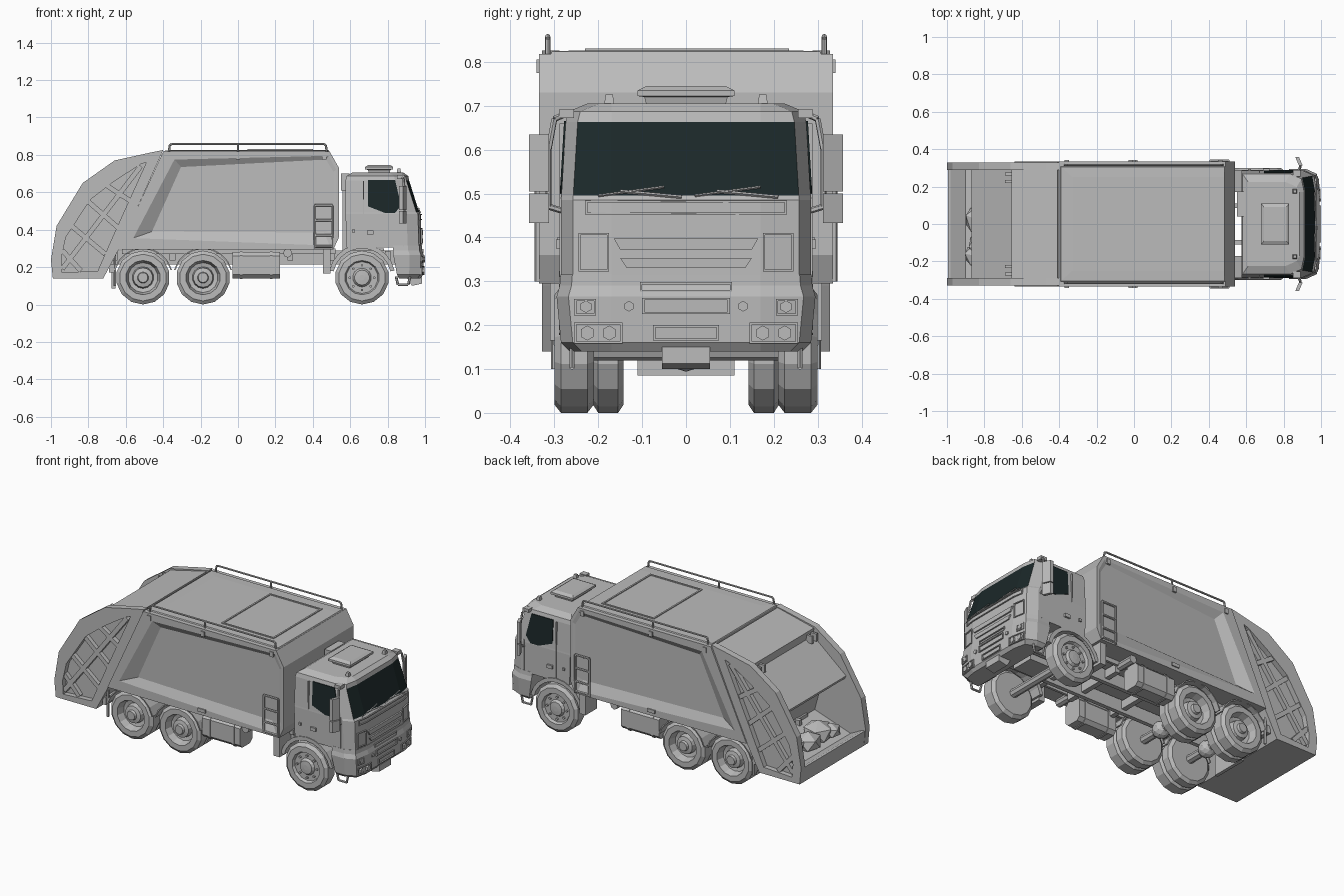
import bpy, bmesh, math, random
from mathutils import Vector, Matrix

if "Cube" in bpy.data.objects:
    bpy.data.objects.remove(bpy.data.objects["Cube"])

random.seed(4)


def material(name, rgb):
    m = bpy.data.materials.new(name)
    m.diffuse_color = (*rgb, 1)
    m.use_nodes = True
    m.node_tree.nodes["Principled BSDF"].inputs["Base Color"].default_value = m.diffuse_color
    return m


GREY = material("light grey", (0.50, 0.50, 0.50))
GLASS = material("dark glass", (0.011, 0.021, 0.022))


def make(name, bm, mat=GREY, mirror=False):
    bmesh.ops.recalc_face_normals(bm, faces=bm.faces)
    me = bpy.data.meshes.new(name)
    bm.to_mesh(me)
    bm.free()
    ob = bpy.data.objects.new(name, me)
    bpy.context.collection.objects.link(ob)
    me.materials.append(mat)
    if mirror:
        mod = ob.modifiers.new("mirror", 'MIRROR')
        mod.use_axis = (False, True, False)


def loft(bm, loops, caps=True):
    """Skin a list of equal-length point loops."""
    vs = [[bm.verts.new(p) for p in l] for l in loops]
    n = len(vs[0])
    for a, b in zip(vs, vs[1:]):
        for i in range(n):
            j = (i + 1) % n
            bm.faces.new((a[i], a[j], b[j], b[i]))
    if caps:
        bm.faces.new(vs[0])
        bm.faces.new(vs[-1])


def box(bm, x0, x1, y0, y1, z0, z1):
    loft(bm, [[(x0, y0, z), (x1, y0, z), (x1, y1, z), (x0, y1, z)] for z in (z0, z1)])


def prism(bm, pts, y0, y1):
    loft(bm, [[(x, y, z) for x, z in pts] for y in (y0, y1)])


def beam(bm, p, q, w, y0, y1):
    """Flat bar in the xz plane."""
    p, q = Vector(p), Vector(q)
    d = (q - p).normalized() * w / 2
    s = Vector((-d.y, d.x))
    prism(bm, [p + s, q + s, q - s, p - s], y0, y1)


def tube(bm, path, r, n=6):
    for a, b in zip(path, path[1:]):
        a, b = Vector(a), Vector(b)
        m = Matrix.Translation((a + b) / 2) @ (b - a).to_track_quat('Z', 'Y').to_matrix().to_4x4()
        bmesh.ops.create_cone(bm, cap_ends=True, segments=n, radius1=r, radius2=r,
                              depth=(b - a).length, matrix=m)


def lathe(bm, cx, cz, prof, n=14):
    """Revolve (radius, y) points about a y-parallel axis."""
    loft(bm, [[(cx + r * math.cos(t), y, cz + r * math.sin(t))
               for t in (2 * math.pi * (i + .5) / n for i in range(n))] for r, y in prof])


def arch(bm, cx, cz, r0, r1, y0, y1, a0, a1, n=8):
    ang = [math.radians(a0 + (a1 - a0) * i / n) for i in range(n + 1)]
    pts = [(cx + r1 * math.cos(t), cz + r1 * math.sin(t)) for t in ang]
    pts += [(cx + r0 * math.cos(t), cz + r0 * math.sin(t)) for t in reversed(ang)]
    prism(bm, pts, y0, y1)


def dish(bm, outer, rim, floor, y0, y1, depth, back):
    """Slab with a recessed panel in its outer side."""
    loops = [[(x, y0, z) for x, z in outer], [(x, y1, z) for x, z in outer],
             [(x, y1, z) for x, z in rim], [(x, depth(x), z) for x, z in floor]]
    loft(bm, loops, caps=False)
    bm.verts.ensure_lookup_table()
    n = len(outer)
    bm.faces.new(bm.verts[3 * n:4 * n])
    if back:
        bm.faces.new(bm.verts[:n])


# Refuse body with sloped recesses in both sides
bm = bmesh.new()
dish(bm, [(-.64, .295), (.51, .295), (.54, .36), (.54, .73), (.49, .818), (-.40, .818)],
     [(-.56, .355), (.49, .315), (.525, .38), (.525, .72), (.485, .795), (-.34, .775)],
     [(-.46, .39), (.46, .385), (.51, .40), (.51, .71), (.47, .775), (-.305, .735)],
     0, .335, lambda x: .298 + .032 * (x + .46) / .97, False)
make("body", bm, mirror=True)

# Roof crown and hatch frame
bm = bmesh.new()
loft(bm, [[(-.395, -.31, .815), (.49, -.31, .815), (.49, .31, .815), (-.395, .31, .815)],
          [(-.39, -.305, .824), (.485, -.305, .824), (.485, .305, .824), (-.39, .305, .824)],
          [(-.33, -.25, .826), (.48, -.25, .826), (.48, .25, .826), (-.33, .25, .826)]])
make("roof_panel", bm)
bm = bmesh.new()
for y in (-.23, .225):
    box(bm, .05, .40, y, y + .01, .82, .831)
for x in (.05, .39):
    box(bm, x, x + .01, -.22, .225, .82, .831)
make("roof_hatch", bm)

# Roof rails, rail brackets, side ladders
bm = bmesh.new()
tube(bm, [(-.37, .315, .81), (-.365, .315, .852), (-.355, .315, .858), (.46, .315, .858),
          (.47, .315, .852), (.475, .315, .81)], .006)
tube(bm, [(0.0, .315, .81), (0.0, .315, .858)], .006)
for x in (-.36, 0, .46):
    box(bm, x - .012, x + .012, .33, .341, .775, .805)
make("roof_rail", bm, mirror=True)
bm = bmesh.new()
tube(bm, [(.41, .338, .30), (.41, .338, .53), (.505, .338, .53), (.505, .338, .30)], .007)
for z in (.31, .37, .45):
    tube(bm, [(.41, .338, z), (.505, .338, z)], .007)
make("ladder", bm, mirror=True)

# Tailgate cheeks with lattice
bm = bmesh.new()
rim = [(-.49, .76), (-.66, .385), (-.75, .18), (-.94, .17), (-.945, .25),
       (-.92, .36), (-.79, .56), (-.66, .66), (-.52, .75)]
dish(bm, [(-.40, .826), (-.64, .29), (-.72, .14), (-.99, .14), (-1, .24), (-.97, .42),
          (-.83, .65), (-.66, .77), (-.47, .812)], rim, rim, .288, .328, lambda x: .297, True)
make("tailgate_cheek", bm, mirror=True)
bm = bmesh.new()
for p, q in (((-.52, .74), (-.94, .19)), ((-.89, .42), (-.71, .27)),
             ((-.80, .55), (-.64, .41)), ((-.70, .635), (-.57, .55)), ((-.94, .29), (-.84, .18))):
    beam(bm, p, q, .026, .295, .322)
make("tailgate_lattice", bm, mirror=True)

# Loading hopper, hinges and waste
bm = bmesh.new()
prism(bm, [(-.41, .82), (-.47, .806), (-.655, .762), (-.65, .715), (-.87, .53), (-.86, .51),
           (-.70, .42), (-.66, .27), (-.90, .19), (-.98, .23), (-.995, .23), (-.99, .14),
           (-.72, .14), (-.64, .29)], -.295, .295)
make("hopper", bm)
bm = bmesh.new()
for y in (.22, .26):
    box(bm, -.69, -.65, y, y + .015, .70, .745)
make("hopper_hinge", bm, mirror=True)
bm = bmesh.new()
for x, y, r in ((-.80, -.12, .09), (-.83, .02, .08), (-.78, .12, .085), (-.85, -.17, .06)):
    m = Matrix.Translation((x, y, .24)) @ Matrix.Rotation(random.random() * 3, 4, 'Z') \
        @ Matrix.Diagonal((1, 1.1, .75, 1))
    bmesh.ops.create_icosphere(bm, subdivisions=1, radius=r, matrix=m)
make("waste_bags", bm)


# Cab shell, lofted upward with a nearly flat nose
def cab_loop(z, xb, xf, w, grow=0.0):
    half = [(xb, w), (xf - .075, w), (xf - .015 + grow, w - .027 + grow), (xf + grow, .17)]
    return [(x, y, z) for x, y in half] + [(x, -y, z) for x, y in reversed(half)]


bm = bmesh.new()
loft(bm, [cab_loop(.305, .58, .982, .285), cab_loop(.485, .575, .977, .285),
          cab_loop(.495, .575, .968, .284), cab_loop(.663, .575, .915, .274),
          cab_loop(.687, .58, .91, .268), cab_loop(.705, .61, .885, .225)])
for f in bm.faces:
    c = f.calc_center_median()
    f.material_index = int(.5 < c.z < .66 and c.x > .9)
make("cab", bm)
bpy.data.objects["cab"].data.materials.append(GLASS)

# Side windows
bm = bmesh.new()
wy = lambda z: .284 - .010 * (z - .495) / .168
win = [(.695, .665), (.84, .665), (.872, .53), (.84, .49), (.785, .49), (.695, .525)]
loft(bm, [[(x, wy(z) + d, z) for x, z in win] for d in (-.003, .004)])
make("side_window", bm, GLASS, mirror=True)

# Door trim and handle
bm = bmesh.new()
for p, q in (((.67, .31), (.67, .66)), ((.885, .31), (.885, .50))):
    beam(bm, p, q, .005, .27, .288)
box(bm, .69, .725, .28, .296, .375, .395)
box(bm, .61, .625, .28, .294, .385, .40)
make("door_trim", bm, mirror=True)

# Bumper and front wheel arch
bm = bmesh.new()
loft(bm, [cab_loop(.14, .86, .975, .265), cab_loop(.16, .85, .99, .285),
          cab_loop(.265, .83, .993, .295), cab_loop(.29, .83, .985, .288),
          cab_loop(.315, .83, .984, .286)])
make("bumper", bm)
bm = bmesh.new()
arch(bm, .663, .145, .155, .178, .17, .29, 12, 168, 10)
tube(bm, [(.845, .26, .15), (.855, .26, .105), (.91, .26, .105), (.92, .26, .15)], .007)
make("front_arch", bm, mirror=True)


# Framed details that follow the nose
def nose_x(y, xf):
    return xf - .015 * max(0, y - .17) / .088


def nose_plate(bm, y0, y1, z0, z1, xf, d):
    ys = [y0] + [y for y in (-.17, .17) if y0 < y < y1] + [y1]
    ring = [(y, z0) for y in ys] + [(y, z1) for y in reversed(ys)]
    loft(bm, [[(nose_x(abs(y), xf) + e, y, z) for y, z in ring] for e in (-.012, d)])


def nose_frame(bm, y0, y1, z0, z1, xf, d=.006, t=.005):
    nose_plate(bm, y0, y1, z0, z0 + t, xf, d)
    nose_plate(bm, y0, y1, z1 - t, z1, xf, d)
    nose_plate(bm, y0, y0 + t, z0 + t, z1 - t, xf, d)
    nose_plate(bm, y1 - t, y1, z0 + t, z1 - t, xf, d)


# Nose trim, grille bars, plate and tow hook
bm = bmesh.new()
nose_frame(bm, -.23, .23, .452, .484, .978)
for y, z0, z1 in ((.165, .372, .398), (.15, .33, .353)):
    loft(bm, [[(x, -y + .015, z0), (x, y - .015, z0), (x, y, z1), (x, -y, z1)] for x in (.96, .989)])
nose_frame(bm, -.105, .105, .275, .298, .986)
nose_frame(bm, -.10, .10, .225, .262, .992, .007)
nose_frame(bm, -.075, .075, .165, .20, .991, .007)
prism(bm, [(.90, .15), (.985, .15), (.985, .112), (.93, .10)], -.055, .055)
make("nose_trim", bm)

# Lamp housings with hexagonal lamps
bm = bmesh.new()
nose_frame(bm, .175, .245, .322, .41, .981)
nose_frame(bm, .145, .255, .158, .206, .991)
nose_frame(bm, .205, .255, .222, .26, .992)
for y, z, r in ((.175, .182, .017), (.225, .182, .017), (.228, .242, .014), (.13, .243, .012)):
    x = nose_x(y, .991)
    tube(bm, [(x - .02, y, z), (x + .008, y, z)], r)
make("front_lamps", bm, mirror=True)

# Wipers
bm = bmesh.new()
for y in (-.20, .02):
    tube(bm, [(.972, y, .495), (.966, y + .15, .515)], .003, 4)
    tube(bm, [(.974, y + .19, .492), (.968, y + .05, .505)], .004, 4)
make("wipers", bm)

# Mirrors on curved arms
bm = bmesh.new()
for z0, z1 in ((.505, .635), (.433, .50)):
    loft(bm, [[(.882, .312, z), (.902, .312, z), (.882, .358, z), (.862, .358, z)]
              for z in (z0, z1)])
tube(bm, [(.87, .265, .685), (.885, .30, .67), (.89, .313, .60), (.89, .313, .47),
          (.885, .28, .46)], .007)
box(bm, .85, .89, .255, .29, .672, .692)
make("side_mirror", bm, mirror=True)

# Cab roof vent, marker lamps and rear air intake
bm = bmesh.new()
loft(bm, [[(x, y, z) for x, y in ((.755 - a, -b), (.755 + a, -b), (.755 + a, b), (.755 - a, b))]
          for z, a, b in ((.70, .055, .09), (.72, .06, .095), (.722, .075, .11),
                          (.735, .075, .11), (.745, .06, .09))])
make("roof_vent", bm)
bm = bmesh.new()
loft(bm, [[(.86 - a, .175 - a, z), (.86 + a, .175 - a, z), (.86 + a, .175 + a, z),
           (.86 - a, .175 + a, z)] for z, a in ((.695, .013), (.726, .008))])
make("marker_lamp", bm, mirror=True)
bm = bmesh.new()
box(bm, .55, .595, .04, .175, .61, .70)
box(bm, .56, .59, .06, .155, .28, .61)
make("air_intake", bm)

# Wheels
bm = bmesh.new()
lathe(bm, .663, .144, [(.02, .21), (.125, .21), (.144, .225), (.144, .285), (.125, .30), (.092, .30),
                       (.085, .283), (.05, .283), (.04, .298), (.015, .30)])
for i in range(8):
    t = math.pi * i / 4
    x, z = .663 + .066 * math.cos(t), .144 + .066 * math.sin(t)
    tube(bm, [(x, .28, z), (x, .292, z)], .007)
make("front_wheel", bm, mirror=True)
bm = bmesh.new()
for cx in (-.508, -.187):
    lathe(bm, cx, .144, [(.02, .142), (.125, .142), (.144, .155), (.144, .20), (.125, .212),
                         (.144, .225), (.144, .285), (.125, .30), (.092, .30), (.08, .255),
                         (.058, .25), (.052, .28), (.03, .285), (.026, .30), (.01, .30)])
make("rear_wheels", bm, mirror=True)

# Rear fenders, lamp brackets and underrun plate
bm = bmesh.new()
for cx in (-.508, -.187):
    arch(bm, cx, .144, .153, .160, .15, .31, 15, 165)
box(bm, -.69, -.665, .20, .31, .17, .215)
tube(bm, [(-.66, .30, .29), (-.66, .30, .10)], .008)
make("rear_fender", bm, mirror=True)
bm = bmesh.new()
box(bm, -.675, -.655, -.11, .11, .085, .22)
make("underrun_plate", bm)

# Chassis rails, crossmembers and axles
bm = bmesh.new()
box(bm, -.70, .90, .085, .11, .215, .29)
box(bm, -.62, .52, .20, .215, .27, .30)
make("chassis_rail", bm, mirror=True)
bm = bmesh.new()
for x in (-.66, -.35, 0, .28, .50, .80):
    box(bm, x - .015, x + .015, -.20, .20, .235, .285)
for x in (-.508, -.187, .663):
    tube(bm, [(x, -.22, .144), (x, .22, .144)], .025, 8)
for x in (-.508, -.187):
    bmesh.ops.create_icosphere(bm, subdivisions=2, radius=.05, matrix=Matrix.Translation((x, 0, .144)))
box(bm, .60, .78, -.07, .07, .19, .30)
make("axles", bm)

# Fuel tanks with straps, and step brackets
bm = bmesh.new()
tank = [(.205, .14), (.28, .14), (.30, .16), (.30, .26), (.28, .28), (.205, .28),
        (.185, .26), (.185, .16)]
loft(bm, [[(x, y, z) for y, z in tank] for x in (-.03, .225)])
for x in (.01, .17):
    loft(bm, [[(e, .2425 + (y - .2425) * 1.06, .21 + (z - .21) * 1.06) for y, z in tank]
              for e in (x, x + .015)])
make("fuel_tank", bm, mirror=True)
bm = bmesh.new()
box(bm, .455, .495, .20, .31, .165, .30)
tube(bm, [(.265, .20, .275), (.265, .31, .275)], .024, 8)
box(bm, -.03, .02, .33, .342, .315, .335)
make("side_brackets", bm, mirror=True)
